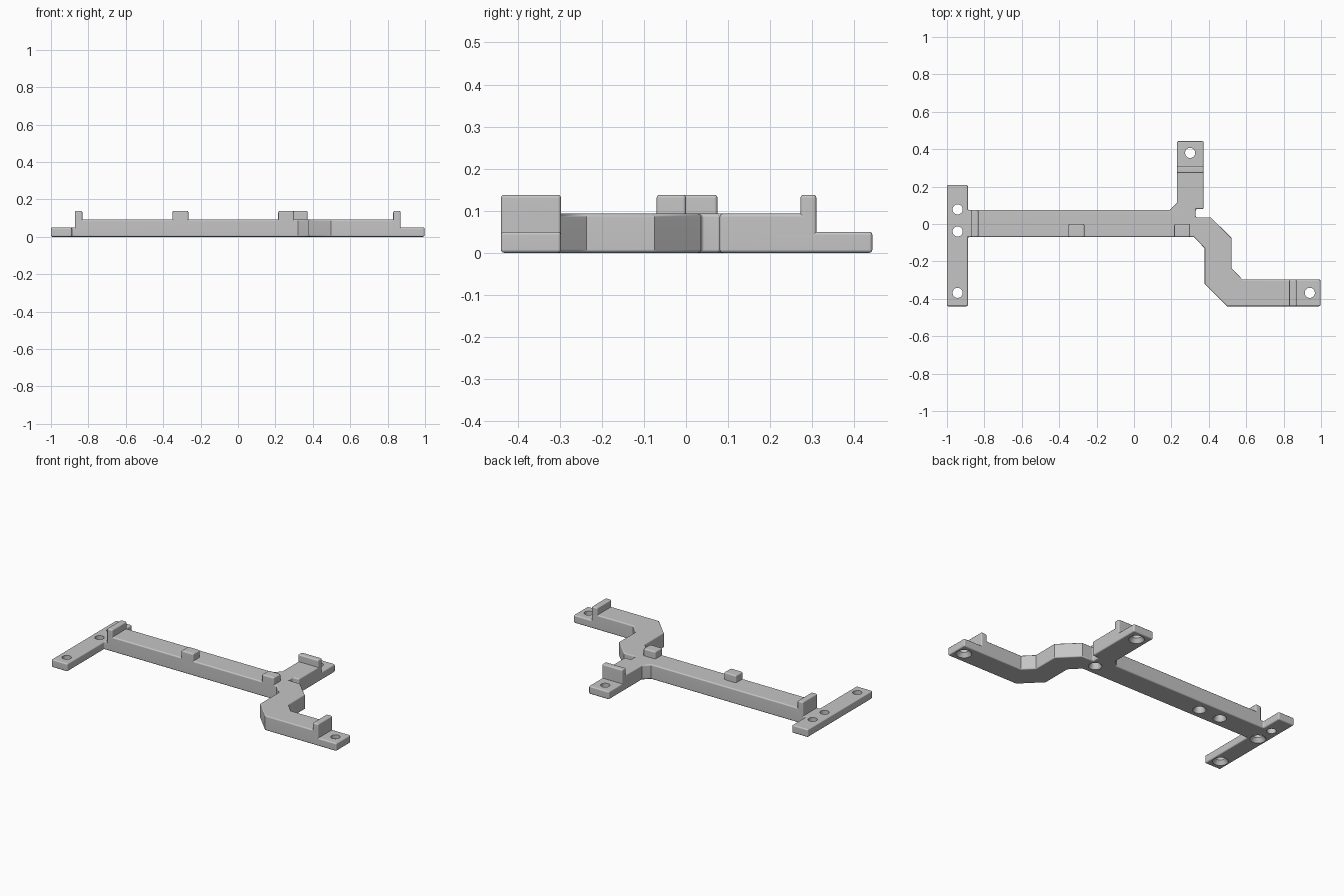
import bpy, bmesh, math
from mathutils import Vector

cube = bpy.data.objects.get("Cube")
if cube:
    bpy.data.objects.remove(cube, do_unlink=True)

COLOUR = (0.56, 0.56, 0.56, 1)
grey = bpy.data.materials.new("matte_grey")
grey.use_nodes = True
grey.diffuse_color = COLOUR
grey.node_tree.nodes["Principled BSDF"].inputs["Base Color"].default_value = COLOUR

PLATE, BEAM, LIP = 0.05, 0.093, 0.138      # heights of the three levels


def make_object(name, bm):
    mesh = bpy.data.meshes.new(name)
    bm.to_mesh(mesh)
    bm.free()
    mesh.materials.append(grey)
    obj = bpy.data.objects.new(name, mesh)
    bpy.context.collection.objects.link(obj)
    return obj


# Plan outline: end plate, long beam, rear arm and cranked side arm
outline = [
    (-1, -0.44), (-0.888, -0.44), (-0.888, -0.07), (0.32, -0.07),
    (0.378, -0.13), (0.378, -0.32), (0.497, -0.44), (0.997, -0.44),
    (0.997, -0.297), (0.58, -0.297), (0.522, -0.237), (0.522, -0.075),
    (0.41, 0.036), (0.33, 0.036), (0.33, 0.08), (0.372, 0.08),
    (0.372, 0.443), (0.23, 0.443), (0.23, 0.113), (0.192, 0.075),
    (-0.888, 0.075), (-0.888, 0.208), (-1, 0.208),
]

# Lip footprints as x and y ranges
end_lip = (-0.872, -0.832, -0.08, 0.08)
side_lip = (0.83, 0.87, -0.45, -0.29)
rear_lip = (0.22, 0.38, 0.272, 0.31)
small_lips = [(-0.35, -0.265, -0.08, 0), (0.215, 0.3, -0.08, 0)]
lips = [end_lip, side_lip, rear_lip] + small_lips


def is_lip(c):
    return any(a < c.x < b and d < c.y < e for a, b, d, e in lips)


def is_beam(c):
    return end_lip[0] < c.x < side_lip[1] and c.y < rear_lip[3]


# Split the plan along the level boundaries
bm = bmesh.new()
plan = bm.faces.new([bm.verts.new((x, y, 0)) for x, y in outline])
plan.normal_update()
bmesh.ops.triangulate(bm, faces=[plan], ngon_method='EAR_CLIP')
cuts = [(x, 0) for lip in [end_lip, side_lip] + small_lips for x in lip[:2]]
cuts += [(y, 1) for y in (0, rear_lip[2], rear_lip[3])]
for pos, axis in cuts:
    normal = Vector((1 - axis, axis, 0))
    bmesh.ops.bisect_plane(bm, geom=bm.verts[:] + bm.edges[:] + bm.faces[:],
                           plane_co=normal * pos, plane_no=normal, dist=1e-5)


def raise_faces(faces, height):
    geom = bmesh.ops.extrude_face_region(bm, geom=faces)["geom"]
    for v in geom:
        if isinstance(v, bmesh.types.BMVert):
            v.co.z = height
    return [f for f in geom if isinstance(f, bmesh.types.BMFace)]


# Raise plate, then beams, then lips
top = raise_faces(bm.faces[:], PLATE)
top = raise_faces([f for f in top if is_beam(f.calc_center_median())], BEAM)
raise_faces([f for f in top if is_lip(f.calc_center_median())], LIP)
loose = [e for e in bm.edges if not e.link_faces]
bmesh.ops.delete(bm, geom=loose, context='EDGES')
bmesh.ops.delete(bm, geom=[v for v in bm.verts if not v.link_faces], context='VERTS')
bmesh.ops.recalc_face_normals(bm, faces=bm.faces[:])
bmesh.ops.dissolve_limit(bm, angle_limit=math.radians(1), verts=bm.verts[:], edges=bm.edges[:])
bracket = make_object("mounting_bracket", bm)


# Screw hole cutters: turned profiles
def add_hole(bm, x, y, profile, sides=32):
    rings = [[bm.verts.new((x + r * math.cos(math.tau * i / sides),
                            y + r * math.sin(math.tau * i / sides), z))
              for i in range(sides)] for r, z in profile]
    for low, high in zip(rings, rings[1:]):
        for i in range(sides):
            j = (i + 1) % sides
            bm.faces.new((low[i], low[j], high[j], high[i]))
    bm.faces.new(rings[0][::-1])
    bm.faces.new(rings[-1])


R = 0.027
countersunk = [(0.052, -0.01), (R, 0.025), (R, 0.2)]
plain = [(R, -0.01), (R, 0.2)]
blind = [(0.044, -0.01), (R, 0.02), (R, 0.06)]
holes = bmesh.new()
for x, y in [(-0.943, -0.04), (-0.943, -0.368), (0.3, 0.38), (0.94, -0.368)]:
    add_hole(holes, x, y, countersunk)
add_hole(holes, -0.943, 0.078, plain)
for x in (-0.63, -0.48, 0.285):
    add_hole(holes, x, 0, blind)
cutter = make_object("hole_cutter", holes)
cutter.hide_render = True

# Round the edges, drill the holes
bevel = bracket.modifiers.new("rounded_edges", 'BEVEL')
bevel.width = 0.0078
bevel.segments = 3
bevel.limit_method = 'ANGLE'
bevel.angle_limit = math.radians(50)
drill = bracket.modifiers.new("screw_holes", 'BOOLEAN')
drill.operation = 'DIFFERENCE'
drill.solver = 'EXACT'
drill.object = cutter

bpy.context.view_layer.objects.active = bracket
bracket.select_set(True)
for name in ("rounded_edges", "screw_holes"):
    bpy.ops.object.modifier_apply(modifier=name)
bpy.data.objects.remove(cutter, do_unlink=True)

# Smooth the rounded edges while the broad faces stay flat
bpy.ops.object.shade_smooth_by_angle(angle=math.radians(35))
flat = bracket.modifiers.new("flat_faces", 'WEIGHTED_NORMAL')
flat.keep_sharp = True
